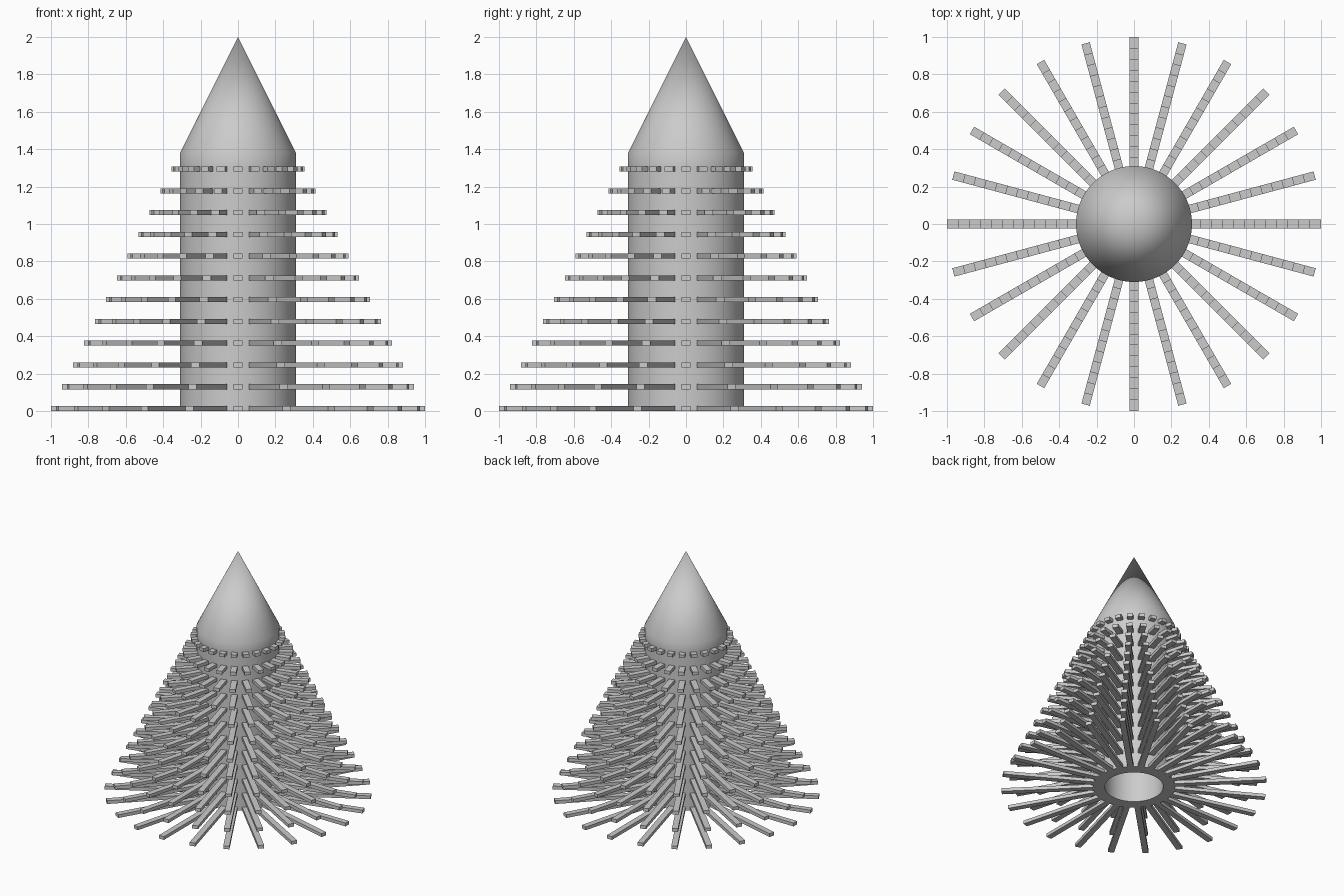
import bpy, bmesh
from math import cos, sin, pi, radians
from mathutils import Matrix, Vector

cube = bpy.data.objects.get("Cube")
if cube:
    bpy.data.objects.remove(cube, do_unlink=True)

GREY = (0.6, 0.6, 0.6, 1)
grey = bpy.data.materials.new("plain grey")
grey.use_nodes = True
grey.diffuse_color = GREY
grey.node_tree.nodes["Principled BSDF"].inputs["Base Color"].default_value = GREY


def finish(bm, name):
    bmesh.ops.recalc_face_normals(bm, faces=bm.faces)
    mesh = bpy.data.meshes.new(name)
    bm.to_mesh(mesh)
    bm.free()
    mesh.materials.append(grey)
    ob = bpy.data.objects.new(name, mesh)
    bpy.context.collection.objects.link(ob)
    return ob


# Hollow column with a pointed cap: one profile spun around z
R, BORE, SHOULDER = 0.31, 0.22, 1.38
SPIN = 72
profile = [(0, SHOULDER), (BORE, SHOULDER), (BORE, 0), (R, 0),
           (R, 1.307), (R, SHOULDER), (0, 2)]
bm = bmesh.new()
verts = [bm.verts.new((r, 0, z)) for r, z in profile]
edges = [bm.edges.new(pair) for pair in zip(verts, verts[1:])]
bmesh.ops.spin(bm, geom=verts + edges, cent=(0, 0, 0), axis=(0, 0, 1),
               angle=2 * pi, steps=SPIN, use_merge=True)
bmesh.ops.remove_doubles(bm, verts=bm.verts, dist=1e-4)
column = finish(bm, "pointed_column")
bpy.context.view_layer.objects.active = column
column.select_set(True)
bpy.ops.object.shade_smooth_by_angle(angle=radians(35))

# Tiers of radial bars, shorter towards the top
TIERS, BARS = 12, 24
WIDTH, THICK, INNER = 0.046, 0.027, 0.28
for tier in range(TIERS):
    t = tier / (TIERS - 1)
    reach = 1 - 0.645 * t
    z = THICK / 2 + 1.28 * t
    bm = bmesh.new()
    for i in range(BARS):
        place = (Matrix.Rotation(2 * pi * i / BARS, 4, "Z")
                 @ Matrix.Translation(((INNER + reach) / 2, 0, z))
                 @ Matrix.Diagonal((reach - INNER, WIDTH, THICK, 1)))
        bmesh.ops.create_cube(bm, size=1, matrix=place)
    finish(bm, f"bar_tier_{tier + 1}")
